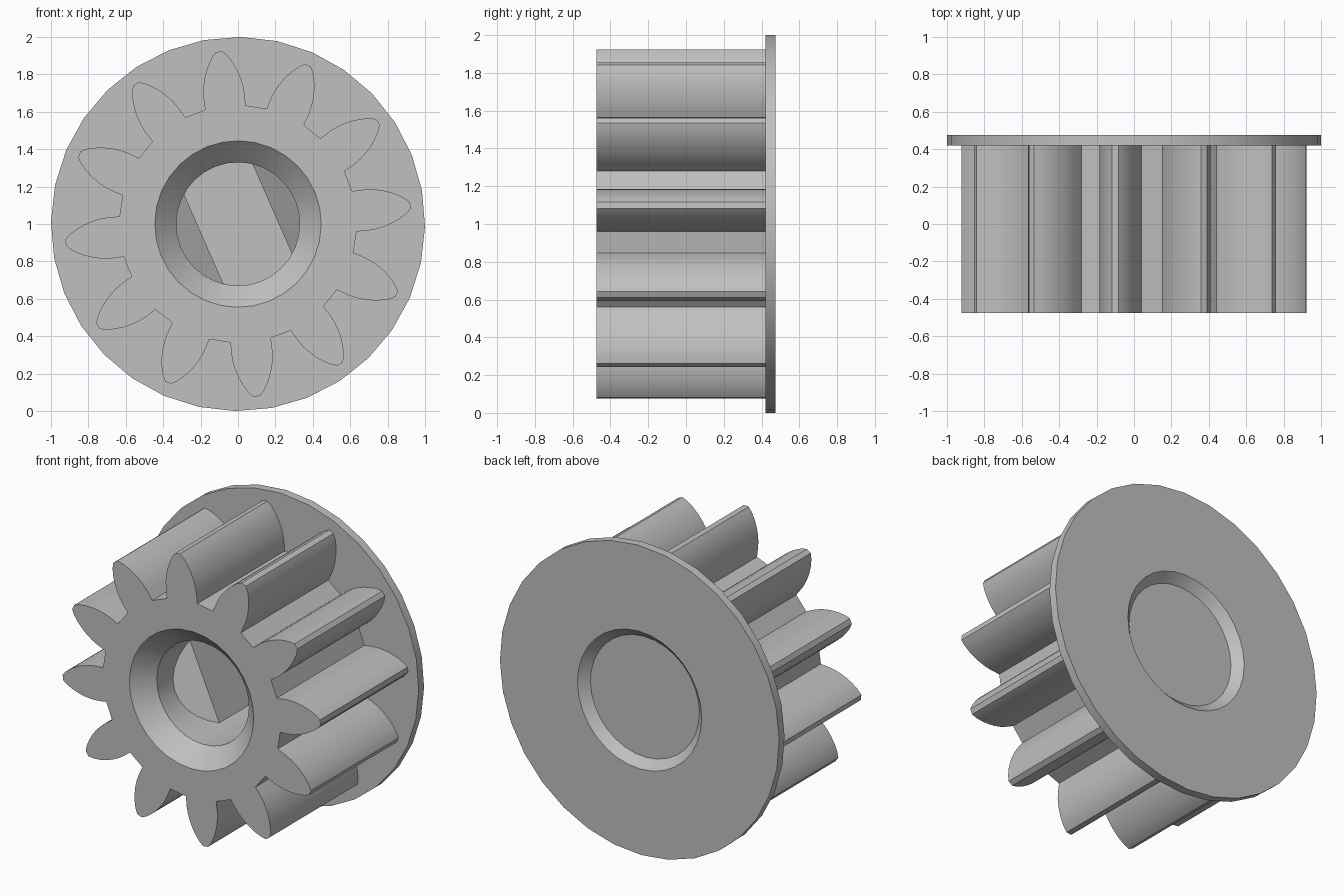
import bpy, bmesh
from math import sin, cos, asin, radians, pi
from mathutils import Matrix, Vector

if "Cube" in bpy.data.objects:
    bpy.data.objects.remove(bpy.data.objects["Cube"], do_unlink=True)

AXIS_Z = 1.0            # height of the gear's axle
FRONT, FLANGE_Y, BACK = -0.475, 0.42, 0.475
TEETH = 12
BORE = 0.33
RIM = 0.445

grey = bpy.data.materials.new("light grey")
grey.use_nodes = True
grey.diffuse_color = (0.53, 0.53, 0.53, 1)
grey.node_tree.nodes["Principled BSDF"].inputs["Base Color"].default_value = grey.diffuse_color


def add_object(name, bm):
    bmesh.ops.recalc_face_normals(bm, faces=bm.faces)
    mesh = bpy.data.meshes.new(name)
    bm.to_mesh(mesh)
    bm.free()
    mesh.materials.append(grey)
    obj = bpy.data.objects.new(name, mesh)
    bpy.context.collection.objects.link(obj)
    return obj


def extrude(name, points, vector):
    """Prism from a planar outline."""
    bm = bmesh.new()
    face = bm.faces.new([bm.verts.new(p) for p in points])
    result = bmesh.ops.extrude_face_region(bm, geom=[face], use_keep_orig=True)
    moved = [v for v in result["geom"] if isinstance(v, bmesh.types.BMVert)]
    bmesh.ops.translate(bm, verts=moved, vec=vector)
    return add_object(name, bm)


def lathe(name, profile, closed, sides=32, offset=-0.8):
    """Turn (radius, y) points around the axle."""
    bm = bmesh.new()
    rings = []
    for r, y in profile:
        angles = [radians(offset) + 2 * pi * i / sides for i in range(sides)]
        rings.append([bm.verts.new((r * cos(a), y, AXIS_Z + r * sin(a))) for a in angles])
    pairs = list(zip(rings, rings[1:]))
    if closed:
        pairs.append((rings[-1], rings[0]))
    else:
        bm.faces.new(rings[0])
        bm.faces.new(rings[-1])
    for a, b in pairs:
        for i in range(sides):
            j = (i + 1) % sides
            bm.faces.new((a[i], a[j], b[j], b[i]))
    return add_object(name, bm)


def smooth(obj):
    bpy.ops.object.select_all(action="DESELECT")
    obj.select_set(True)
    bpy.context.view_layer.objects.active = obj
    bpy.ops.object.shade_smooth_by_angle(angle=radians(30))


# Toothed body: (radius, half width) down one flank, mirrored per tooth
flank = [(0.635, 0.109), (0.70, 0.110), (0.74, 0.107), (0.78, 0.099),
         (0.82, 0.086), (0.86, 0.068), (0.90, 0.043), (0.927, 0.017)]
outline = []
for t in range(TEETH):
    mid = radians(6.2) + 2 * pi * t / TEETH
    sides = [(r, -w) for r, w in flank] + [(r, w) for r, w in reversed(flank)]
    for r, w in sides:
        a = mid + asin(w / r)
        outline.append((r * cos(a), FRONT, AXIS_Z + r * sin(a)))
gear = extrude("toothed_body", outline, Vector((0, FLANGE_Y - FRONT, 0)))

# Blind bore with a chamfered mouth
extra = 0.03
cutter = lathe("bore_cutter", [(RIM + extra, FRONT - extra), (BORE, FRONT + RIM - BORE),
                               (BORE, 0.37)], closed=False)
cutter.hide_render = True
cut = gear.modifiers.new("bore", "BOOLEAN")
cut.operation = "DIFFERENCE"
cut.solver = "EXACT"
cut.object = cutter
bpy.context.view_layer.update()
evaluated = gear.evaluated_get(bpy.context.evaluated_depsgraph_get())
drilled = bpy.data.meshes.new_from_object(evaluated)
gear.modifiers.clear()
gear.data = drilled
bpy.data.objects.remove(cutter, do_unlink=True)
smooth(gear)

# Back flange with a shallow chamfered recess
flange = lathe("back_flange", [(1.0, FLANGE_Y), (1.0, BACK), (RIM, BACK), (0.39, FLANGE_Y)],
               closed=True)
smooth(flange)

# Two sloped drive flats facing each other inside the bore
key_profile = [(0.20, 0.39), (0.20, -0.08), (0.36, -0.24), (0.36, 0.39)]
for name, turn in (("drive_flat_upper", radians(-23.7)), ("drive_flat_lower", radians(156.3))):
    key = extrude(name, [(u, y, -0.27) for u, y in key_profile], Vector((0, 0, 0.54)))
    key.data.transform(Matrix.Translation((0, 0, AXIS_Z)) @ Matrix.Rotation(turn, 4, "Y"))
